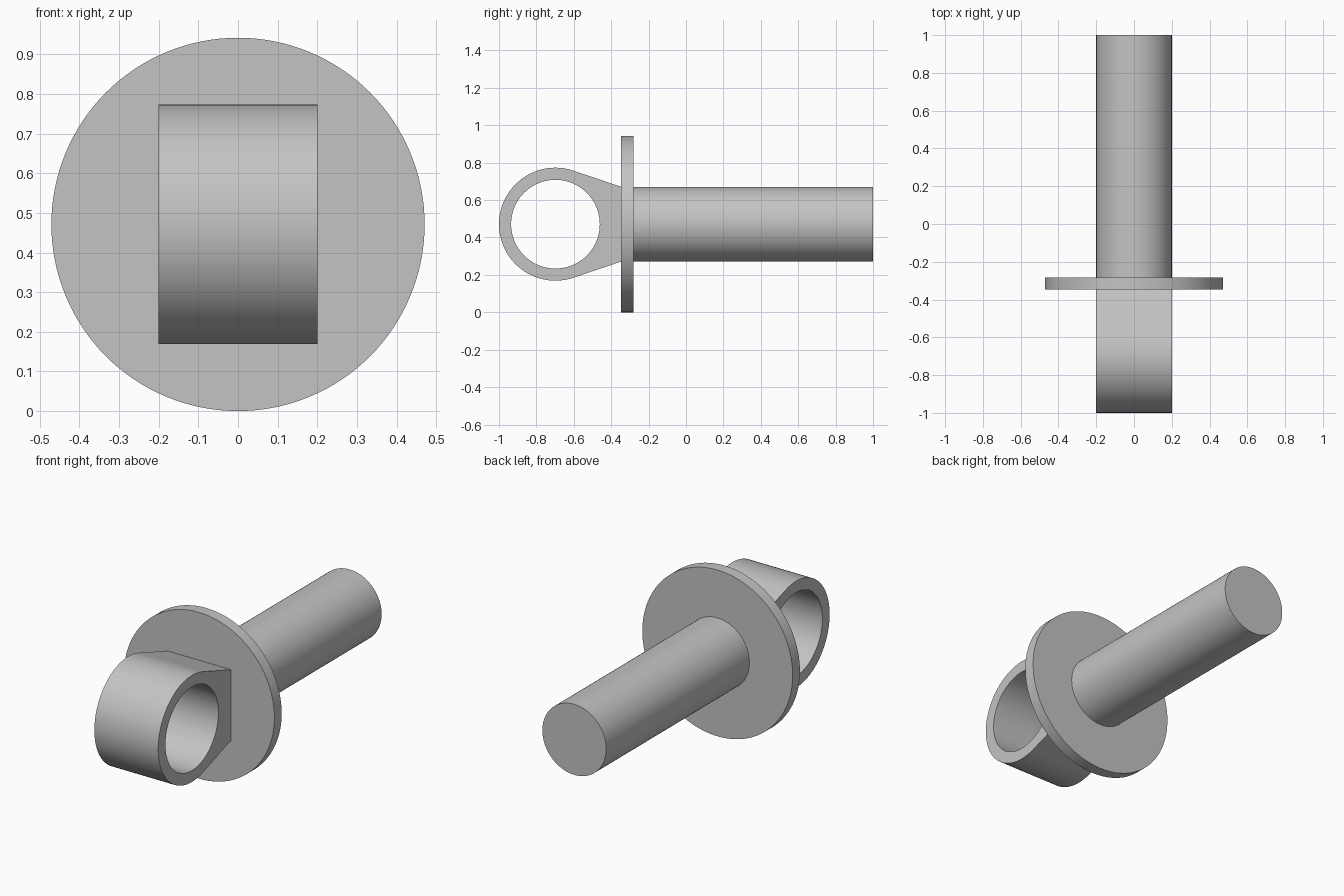
import bpy, bmesh
from math import pi, sin, cos, acos, atan2, hypot, radians
from mathutils import Matrix, Vector

cube = bpy.data.objects.get("Cube")
if cube:
    bpy.data.objects.remove(cube, do_unlink=True)

AXIS_Z = 0.471        # height of the common axis
FLANGE_FRONT, FLANGE_BACK = -0.347, -0.282
ROD_R = 0.2
EYE_Y, EYE_R, HOLE_R = -0.698, 0.302, 0.237

steel = bpy.data.materials.new("grey steel")
steel.use_nodes = True
colour = (0.55, 0.55, 0.55, 1)
steel.diffuse_color = colour
steel.node_tree.nodes["Principled BSDF"].inputs["Base Color"].default_value = colour


def finish(name, bm):
    """Turn a bmesh into a smooth-shaded object with crisp edges."""
    bmesh.ops.recalc_face_normals(bm, faces=bm.faces)
    mesh = bpy.data.meshes.new(name)
    bm.to_mesh(mesh)
    bm.free()
    mesh.materials.append(steel)
    obj = bpy.data.objects.new(name, mesh)
    bpy.context.collection.objects.link(obj)
    bpy.ops.object.select_all(action='DESELECT')
    obj.select_set(True)
    bpy.context.view_layer.objects.active = obj
    bpy.ops.object.shade_smooth_by_angle(angle=radians(25))
    return obj


def disc(name, radius, y0, y1, segments):
    """Capped cylinder lying along y."""
    bm = bmesh.new()
    place = Matrix.Translation((0, (y0 + y1) / 2, AXIS_Z)) @ Matrix.Rotation(pi / 2, 4, 'X')
    bmesh.ops.create_cone(bm, cap_ends=True, segments=segments, radius1=radius,
                          radius2=radius, depth=y1 - y0, matrix=place)
    return finish(name, bm)


def arc(radius, start, end, steps):
    return [(EYE_Y + radius * cos(start + (end - start) * i / steps),
             AXIS_Z + radius * sin(start + (end - start) * i / steps))
            for i in range(steps + 1)]


# Rod and flange
disc("rod", ROD_R, FLANGE_BACK, 1.0, 96)
disc("flange", AXIS_Z, FLANGE_FRONT, FLANGE_BACK, 128)

# Eye: ring with a neck tangent to it, tapering to the flange
reach = FLANGE_FRONT - EYE_Y
tangent = atan2(ROD_R, reach) + acos(EYE_R / hypot(reach, ROD_R))
outline = arc(EYE_R, tangent, 2 * pi - tangent, 80)
outline += [(FLANGE_FRONT, AXIS_Z - ROD_R), (FLANGE_FRONT, AXIS_Z + ROD_R)]
hole = arc(HOLE_R, 0, 2 * pi, 96)[:-1]

bm = bmesh.new()
for loop in (outline, hole):
    verts = [bm.verts.new((-ROD_R, y, z)) for y, z in loop]
    for a, b in zip(verts, verts[1:] + verts[:1]):
        bm.edges.new((a, b))
bmesh.ops.triangle_fill(bm, use_beauty=True, use_dissolve=False,
                        edges=bm.edges[:], normal=Vector((-1, 0, 0)))
side = bmesh.ops.extrude_face_region(bm, geom=bm.faces[:], use_keep_orig=True)
moved = [g for g in side["geom"] if isinstance(g, bmesh.types.BMVert)]
bmesh.ops.translate(bm, verts=moved, vec=(2 * ROD_R, 0, 0))
finish("eye", bm)
